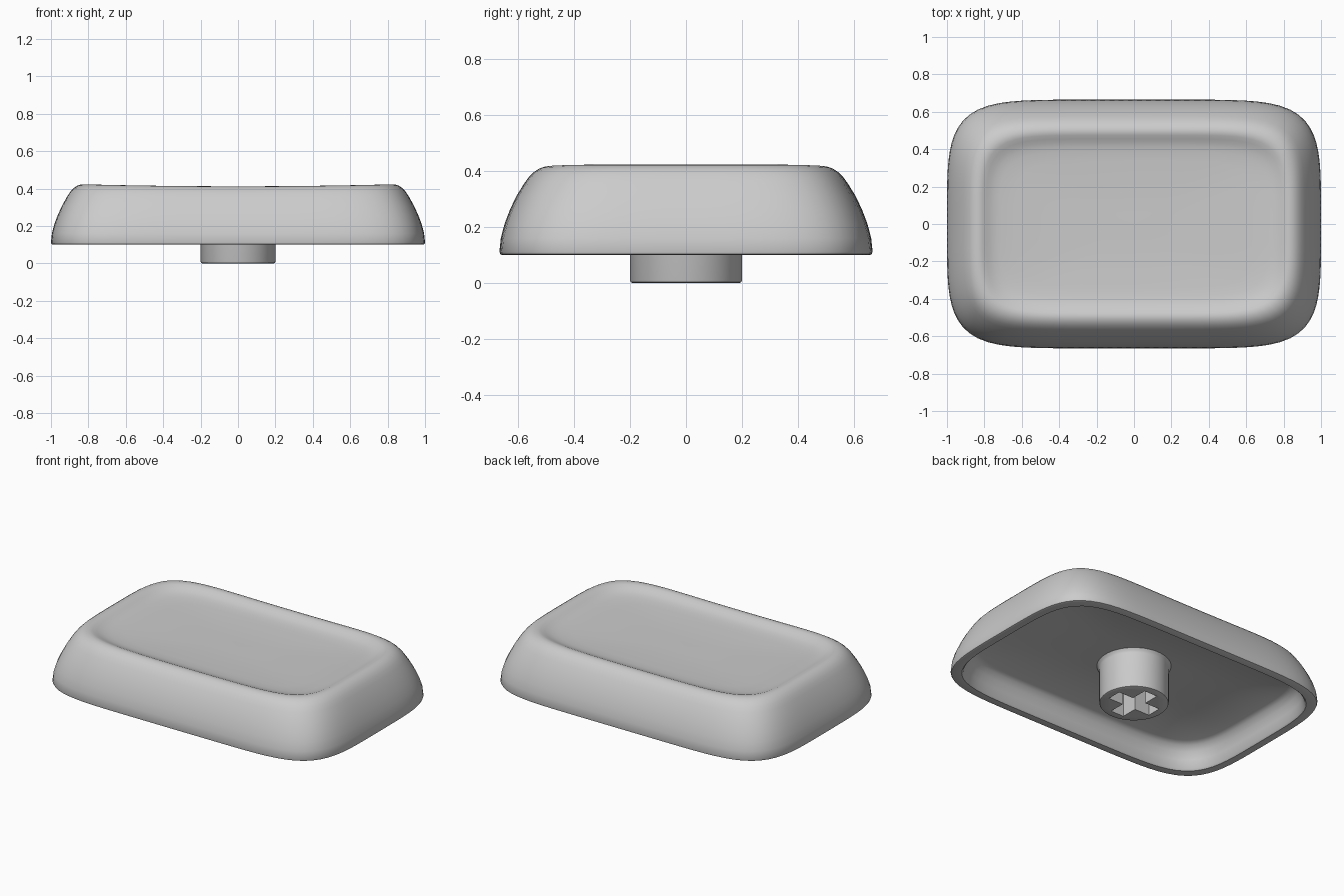
import bpy, bmesh, math

cube = bpy.data.objects.get("Cube")
if cube:
    bpy.data.objects.remove(cube, do_unlink=True)

# One grey plastic for everything
grey = bpy.data.materials.new("grey plastic")
grey.use_nodes = True
grey.diffuse_color = (0.6, 0.6, 0.6, 1)
grey.node_tree.nodes["Principled BSDF"].inputs["Base Color"].default_value = (0.6, 0.6, 0.6, 1)

HALF_X, HALF_Y, SIDES = 1.0, 0.665, 128


def outline(t):
    """Point on a unit rounded square in direction t."""
    c, s = math.cos(t), math.sin(t)
    lo, hi = 0.5, 2.0
    for _ in range(40):
        r = (lo + hi) / 2
        if abs(r * c) ** 6.5 + abs(r * s) ** 4.4 > 1:
            hi = r
        else:
            lo = r
    return lo * c, lo * s


def loft(name, rings, close_ends=True):
    """Skin a list of equal-length point rings and cap both ends."""
    bm = bmesh.new()
    loops = [[bm.verts.new(p) for p in ring] for ring in rings]
    n = len(loops[0])
    for a, b in zip(loops, loops[1:]):
        for i in range(n):
            j = (i + 1) % n
            bm.faces.new((a[i], a[j], b[j], b[i]))
    bm.faces.new(loops[0][::-1])
    bm.faces.new(loops[-1])
    bmesh.ops.recalc_face_normals(bm, faces=bm.faces)
    mesh = bpy.data.meshes.new(name)
    bm.to_mesh(mesh)
    bm.free()
    mesh.materials.append(grey)
    obj = bpy.data.objects.new(name, mesh)
    bpy.context.collection.objects.link(obj)
    return obj


def smooth(obj, degrees):
    bpy.ops.object.select_all(action='DESELECT')
    obj.select_set(True)
    bpy.context.view_layer.objects.active = obj
    bpy.ops.object.shade_smooth_by_angle(angle=math.radians(degrees))


# Hollow cap: rows of (inset from the outline, scale, height)
inside = [(0.13, 0.3, 0.25), (0.13, 1, 0.25), (0.105, 1, 0.235), (0.085, 1, 0.205),
          (0.07, 1, 0.16), (0.06, 1, 0.11), (0.052, 1, 0.1)]
skirt = [(0.01, 1, 0.1), (0.003, 1, 0.103), (0, 1, 0.112), (0.005, 1, 0.16),
         (0.018, 1, 0.21), (0.037, 1, 0.26), (0.06, 1, 0.31), (0.088, 1, 0.36),
         (0.105, 1, 0.385), (0.122, 1, 0.403), (0.14, 1, 0.415), (0.158, 1, 0.421)]
dish = [(0.175, 1, 0.422), (0.19, 1, 0.418), (0.21, 1, 0.409), (0.23, 1, 0.4),
        (0.25, 1, 0.394), (0.28, 1, 0.388)]
dish += [(0.28, k / 8, 0.37 + 0.018 * (k / 8) ** 2) for k in range(7, 0, -1)]
dish += [(0.28, 0.02, 0.37)]

unit = [outline(2 * math.pi * i / SIDES) for i in range(SIDES)]


def cap_ring(inset, scale, z):
    ring = []
    for u, v in unit:
        x, y = u * (HALF_X - inset) * scale, v * (HALF_Y - inset) * scale
        # the long rims sag slightly towards the middle
        sag = 0.01 * max(0, 1 - (x / 0.8) ** 2) * min(1, max(0, (z - 0.3) / 0.1))
        if scale < 1:
            sag *= scale
        ring.append((x, y, z - sag))
    return ring


cap = loft("cap", [cap_ring(*row) for row in inside + skirt + dish])
smooth(cap, 40)

# Round stem with softened lower edge and a small flare at the root
profile = [(0.19, 0), (0.197, 0.003), (0.2, 0.01), (0.2, 0.225), (0.204, 0.238), (0.215, 0.252)]
stem = loft("stem", [[(r * math.cos(2 * math.pi * i / 64), r * math.sin(2 * math.pi * i / 64), z)
                      for i in range(64)] for r, z in profile])

# Cross-shaped socket cut up into the stem
L, W = 0.15, 0.046
arm = [(L, -W), (L, W), (W, W)]
cross = []
for q in range(4):
    c, s = round(math.cos(q * math.pi / 2)), round(math.sin(q * math.pi / 2))
    cross += [(x * c - y * s, x * s + y * c) for x, y in arm]
cutter = loft("socket_cutter", [[(x, y, z) for x, y in cross] for z in (-0.05, 0.2)])
cutter.hide_render = True
cut = stem.modifiers.new("socket", 'BOOLEAN')
cut.operation, cut.solver, cut.object = 'DIFFERENCE', 'EXACT', cutter
bpy.ops.object.select_all(action='DESELECT')
stem.select_set(True)
bpy.context.view_layer.objects.active = stem
bpy.ops.object.modifier_apply(modifier=cut.name)
bpy.data.objects.remove(cutter, do_unlink=True)
smooth(stem, 40)
